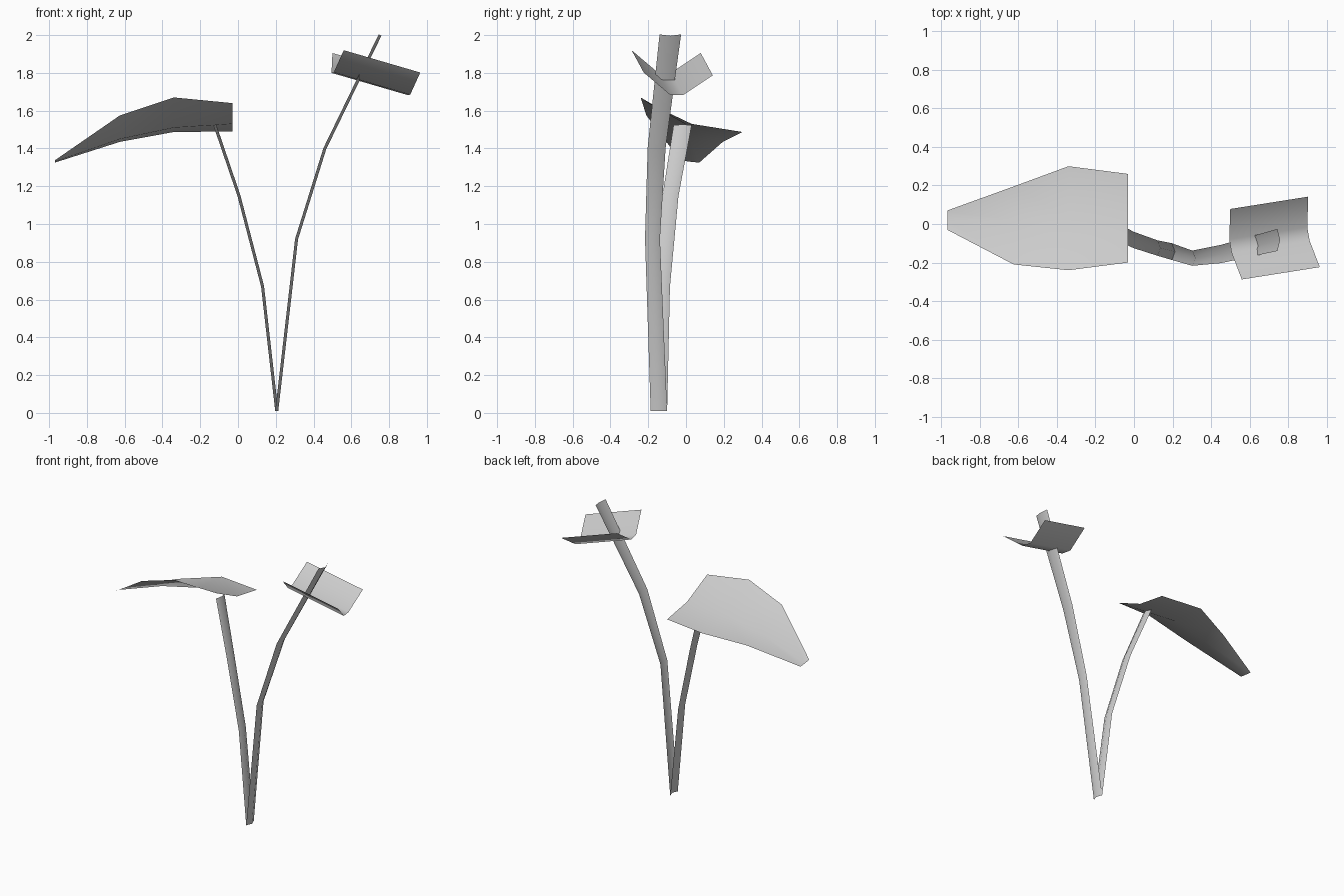
import bpy
import bmesh
from mathutils import Vector

cube = bpy.data.objects.get("Cube")
if cube:
    bpy.data.objects.remove(cube)

# One pale grey for the whole plant
grey = bpy.data.materials.new("pale_grey")
grey.use_nodes = True
colour = (0.6, 0.6, 0.6, 1)
grey.diffuse_color = colour
bsdf = next(n for n in grey.node_tree.nodes if n.type == 'BSDF_PRINCIPLED')
bsdf.inputs["Base Color"].default_value = colour
bsdf.inputs["Roughness"].default_value = 0.8


def sheet(name, rows):
    """Thin smooth surface lofted through rows of points."""
    bm = bmesh.new()
    grid = [[bm.verts.new(p) for p in row] for row in rows]
    for a, b in zip(grid, grid[1:]):
        for i in range(len(a) - 1):
            bm.faces.new((a[i], a[i + 1], b[i + 1], b[i]))
    bmesh.ops.recalc_face_normals(bm, faces=bm.faces)
    if sum(f.normal.z for f in bm.faces) < 0:
        bmesh.ops.reverse_faces(bm, faces=bm.faces)
    for f in bm.faces:
        f.smooth = True
    mesh = bpy.data.meshes.new(name)
    bm.to_mesh(mesh)
    bm.free()
    mesh.materials.append(grey)
    obj = bpy.data.objects.new(name, mesh)
    bpy.context.collection.objects.link(obj)
    return obj


def stem(name, path):
    """Ribbon with a shallow ridge; path holds x, z, near y and far y."""
    rows = []
    for i, (x, z, y0, y1) in enumerate(path):
        a, b = path[max(i - 1, 0)], path[min(i + 1, len(path) - 1)]
        along = Vector((b[0] - a[0], 0, b[1] - a[1])).normalized()
        ridge = Vector((along.z, 0, -along.x)) * 0.016
        centre = Vector((x, 0, z)) - ridge / 2
        rows.append([centre + Vector((0, y0, 0)),
                     centre + ridge + Vector((0, (y0 + y1) / 2, 0)),
                     centre + Vector((0, y1, 0))])
    return sheet(name, rows)


# Stems rising from a shared foot
stem("tall_stem", [(0.205, 0.01, -0.187, -0.1), (0.31, 0.92, -0.217, -0.138),
                   (0.46, 1.4, -0.203, -0.108), (0.752, 2.0, -0.14, -0.026)])
stem("short_stem", [(0.205, 0.01, -0.187, -0.1), (0.13, 0.67, -0.165, -0.085),
                    (0.005, 1.15, -0.125, -0.04), (-0.123, 1.525, -0.066, 0.03)])

# Broad drooping leaf: each row runs front edge, midrib, back edge
sheet("broad_leaf", [
    [(-0.03, -0.2, 1.64), (-0.03, 0.03, 1.53), (-0.03, 0.26, 1.49)],
    [(-0.34, -0.24, 1.67), (-0.34, 0.03, 1.51), (-0.34, 0.3, 1.487)],
    [(-0.625, -0.21, 1.575), (-0.625, 0.02, 1.45), (-0.625, 0.195, 1.435)],
    [(-0.97, -0.03, 1.337), (-0.97, 0.02, 1.33), (-0.97, 0.07, 1.325)]])

# Small folded leaf: one trough section swept straight along its length
section = [Vector(p) for p in ((0.56, -0.288, 1.92), (0.507, -0.15, 1.803),
                               (0.495, -0.08, 1.8), (0.5, 0.078, 1.905))]
sweep = Vector((0.405, 0.064, -0.118))
sheet("folded_leaf", [section, [p + sweep for p in section]])
